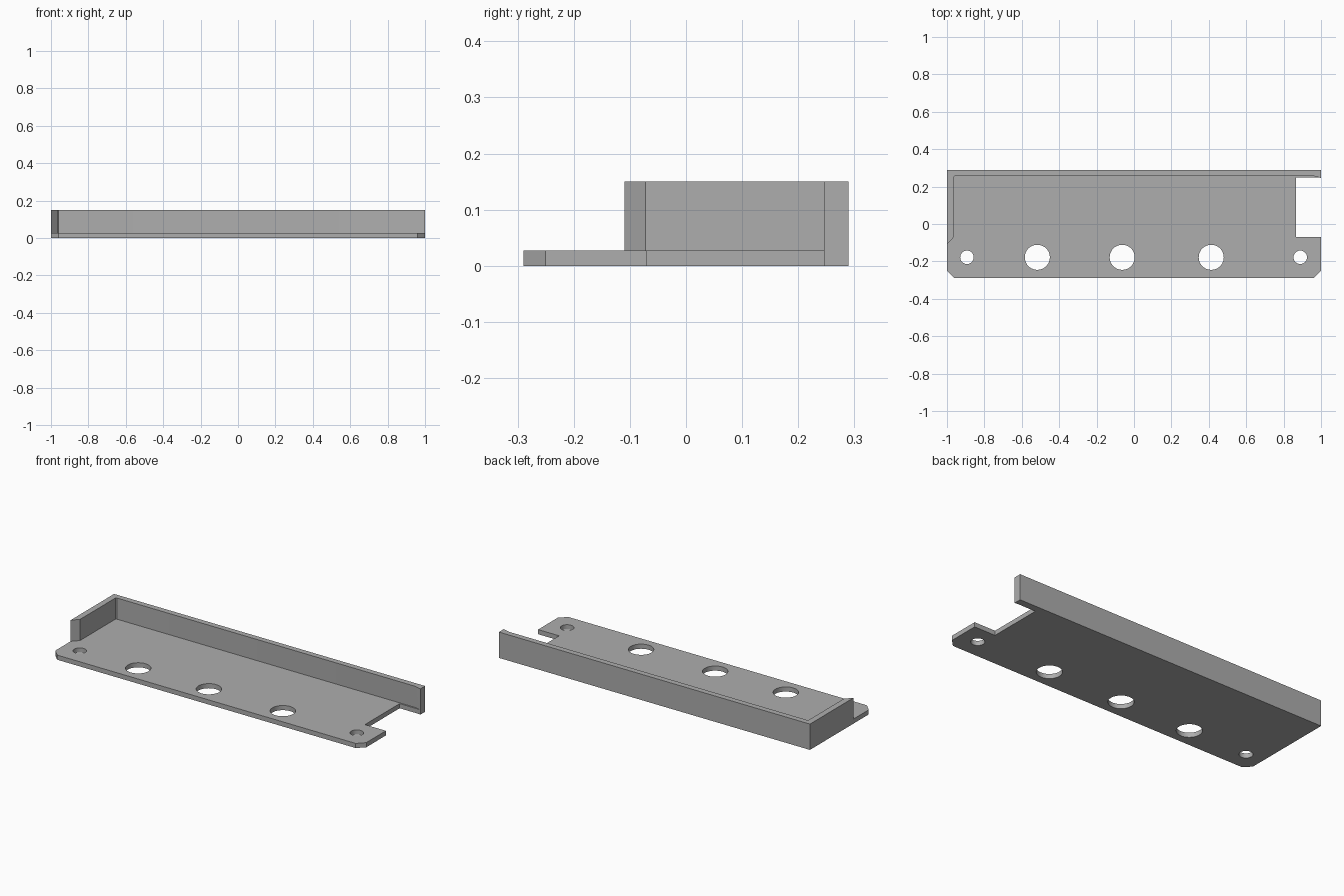
import bpy, bmesh, math
from mathutils import Matrix

cube = bpy.data.objects.get("Cube")
if cube:
    bpy.data.objects.remove(cube, do_unlink=True)

BASE, TOP = 0.027, 0.15      # plate thickness, rim height
BACK, FRONT = 0.29, -0.29
END_Y = 0.246                # inner edge of the free rim end

grey = bpy.data.materials.new("plain grey")
grey.use_nodes = True
COLOUR = (0.42, 0.42, 0.42, 1)
grey.diffuse_color = COLOUR
grey.node_tree.nodes["Principled BSDF"].inputs["Base Color"].default_value = COLOUR


def make_object(name, bm):
    bmesh.ops.recalc_face_normals(bm, faces=bm.faces)
    mesh = bpy.data.meshes.new(name)
    bm.to_mesh(mesh)
    bm.free()
    mesh.materials.append(grey)
    obj = bpy.data.objects.new(name, mesh)
    bpy.context.collection.objects.link(obj)
    return obj


def prism(name, outline, z0, z1):
    """Extrude a flat outline from z0 up to z1."""
    bm = bmesh.new()
    face = bm.faces.new([bm.verts.new((x, y, z0)) for x, y in outline])
    up = bmesh.ops.extrude_face_region(bm, geom=[face], use_keep_orig=True)
    verts = [v for v in up["geom"] if isinstance(v, bmesh.types.BMVert)]
    bmesh.ops.translate(bm, verts=verts, vec=(0, 0, z1 - z0))
    return make_object(name, bm)


def combine(target, tool, operation):
    """Apply a boolean and discard the tool."""
    tool.hide_render = True
    mod = target.modifiers.new(operation, "BOOLEAN")
    mod.operation, mod.object, mod.solver = operation, tool, "EXACT"
    bpy.context.view_layer.objects.active = target
    bpy.ops.object.modifier_apply(modifier=mod.name)
    bpy.data.objects.remove(tool, do_unlink=True)


# Base plate with clipped front corners and a notch on its left side
plate = prism("mounting_plate", [
    (-1, BACK), (-1, -0.25), (-0.96, FRONT), (0.96, FRONT), (1, -0.25),
    (1, -0.07), (0.865, -0.07), (0.865, 0.249), (0.99, 0.249),
    (1, END_Y), (1, BACK)], 0, BASE)

# L-shaped rim along the back and right side, slightly thicker at its free end
rim = prism("rim", [
    (-1, BACK), (-1, -0.11), (-0.965, -0.072), (-0.965, 0.251),
    (-0.959, 0.257), (0.96, 0.257), (1, END_Y), (1, BACK)], 0, TOP)
combine(plate, rim, "UNION")

# Row of round holes: small fixing holes at the ends, three large ones between
bm = bmesh.new()
for x, radius in ((-0.893, 0.036), (-0.517, 0.067), (-0.063, 0.067),
                  (0.413, 0.067), (0.889, 0.036)):
    bmesh.ops.create_cone(bm, cap_ends=True, segments=48, radius1=radius,
                          radius2=radius, depth=0.2,
                          matrix=Matrix.Translation((x, -0.178, 0)))
combine(plate, make_object("hole_cutter", bm), "DIFFERENCE")

# Smooth hole walls, sharp everywhere else
bpy.ops.object.select_all(action="DESELECT")
plate.select_set(True)
bpy.context.view_layer.objects.active = plate
bpy.ops.object.shade_smooth_by_angle(angle=math.radians(25))
